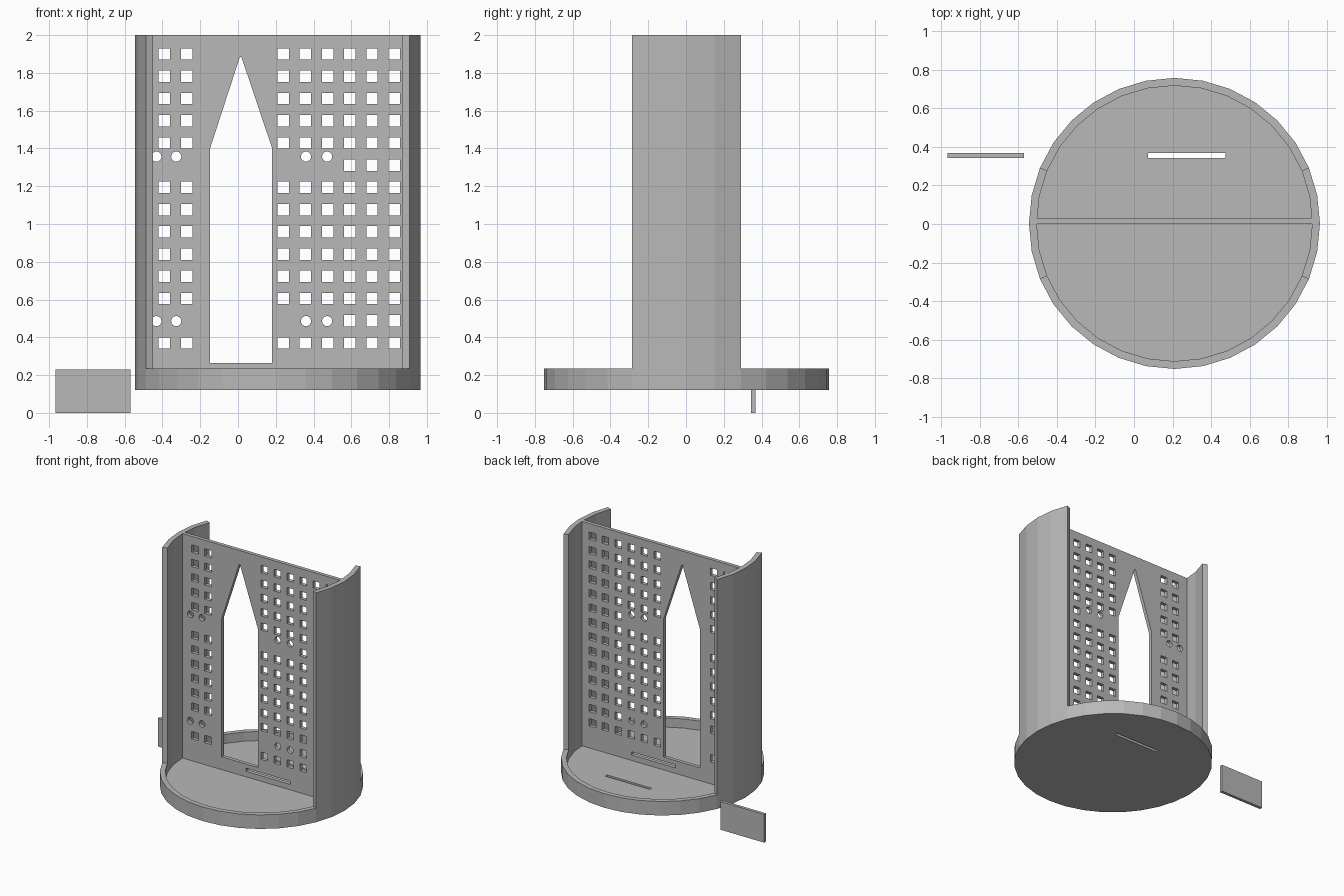
import bpy, bmesh
from math import pi, sin, cos, radians
from mathutils import Matrix

if "Cube" in bpy.data.objects:
    bpy.data.objects.remove(bpy.data.objects["Cube"])

grey = bpy.data.materials.new("plain grey")
grey.diffuse_color = (0.48, 0.48, 0.48, 1)
grey.use_nodes = True
grey.node_tree.nodes["Principled BSDF"].inputs["Base Color"].default_value = grey.diffuse_color

CX, CY, R_OUT, R_IN = 0.21, 0.003, 0.755, 0.715
Z_BASE, Z_FLOOR, Z_RIM, Z_TOP = 0.12, 0.16, 0.235, 2.0


def sheet(name, loops, low, high, upright=False):
    """Filled outline (later loops cut holes), thick from low to high along z, or along y if upright."""
    cu = bpy.data.curves.new(name, 'CURVE')
    cu.dimensions = '2D'
    cu.fill_mode = 'BOTH'
    cu.extrude = (high - low) / 2
    for pts in loops:
        sp = cu.splines.new('POLY')
        sp.points.add(len(pts) - 1)
        for p, (x, y) in zip(sp.points, pts):
            p.co = (x, y, 0, 1)
        sp.use_cyclic_u = True
        sp.use_smooth = False
    tmp = bpy.data.objects.new(name + "_outline", cu)
    bpy.context.collection.objects.link(tmp)
    dg = bpy.context.evaluated_depsgraph_get()
    me = bpy.data.meshes.new_from_object(tmp.evaluated_get(dg))
    bpy.data.objects.remove(tmp)
    mid = (low + high) / 2
    if upright:
        m = Matrix.Translation((0, mid, 0)) @ Matrix.Rotation(pi / 2, 4, 'X')
    else:
        m = Matrix.Translation((0, 0, mid))
    bm = bmesh.new()
    bm.from_mesh(me)
    bm.transform(m)
    bmesh.ops.remove_doubles(bm, verts=bm.verts, dist=1e-5)
    bmesh.ops.recalc_face_normals(bm, faces=bm.faces)
    for f in bm.faces:
        f.smooth = False
    bm.to_mesh(me)
    bm.free()
    me.name = name
    me.materials.clear()
    me.materials.append(grey)
    ob = bpy.data.objects.new(name, me)
    bpy.context.collection.objects.link(ob)
    return ob


def rect(x0, x1, y0, y1):
    return [(x0, y0), (x1, y0), (x1, y1), (x0, y1)]


def arc(r, a0, n, step=11.25, cx=CX, cy=CY):
    return [(cx + r * cos(radians(a0 + i * step)), cy + r * sin(radians(a0 + i * step)))
            for i in range(n)]


# Round base: slotted floor and low rim
sheet("base_floor", [arc(R_OUT, 0, 32), rect(0.072, 0.475, 0.343, 0.368)], Z_BASE, Z_FLOOR)
sheet("base_rim", [arc(R_OUT, 0, 32), arc(R_IN, 0, 32)], Z_FLOOR, Z_RIM)

# Tall curved side walls
for name, a in (("right_wall", -22.5), ("left_wall", 157.5)):
    sheet(name, [arc(R_OUT, a, 5) + arc(R_IN, a, 5)[::-1]], Z_RIM, Z_TOP)

# Upright panel: pointed doorway, slot, square grid and round holes
door = [(-0.148, 0.265), (0.181, 0.265), (0.181, 1.4), (0.018, 1.885), (0.01, 1.885), (-0.148, 1.4)]
loops = [rect(CX - R_IN, CX + R_IN, Z_FLOOR, Z_TOP), door, rect(0.072, 0.475, 0.205, 0.231)]
columns = [-0.39, -0.272] + [0.239 + 0.1177 * i for i in range(6)]
for row in range(14):
    z = 1.9 - 0.1177 * row
    for x in columns:
        if row in (5, 12) and x < 0.55:
            continue
        loops.append(rect(x - 0.03, x + 0.03, z - 0.03, z + 0.03))
for z in (1.357, 0.486):
    for x in (-0.432, -0.327, 0.36, 0.472):
        loops.append(arc(0.027, 0, 16, 22.5, x, z))
sheet("perforated_panel", loops, 0.0, 0.03, upright=True)

# Loose plate that fits the slots
sheet("loose_plate", [rect(-0.967, -0.57, 0.343, 0.368)], 0.0, 0.231)
